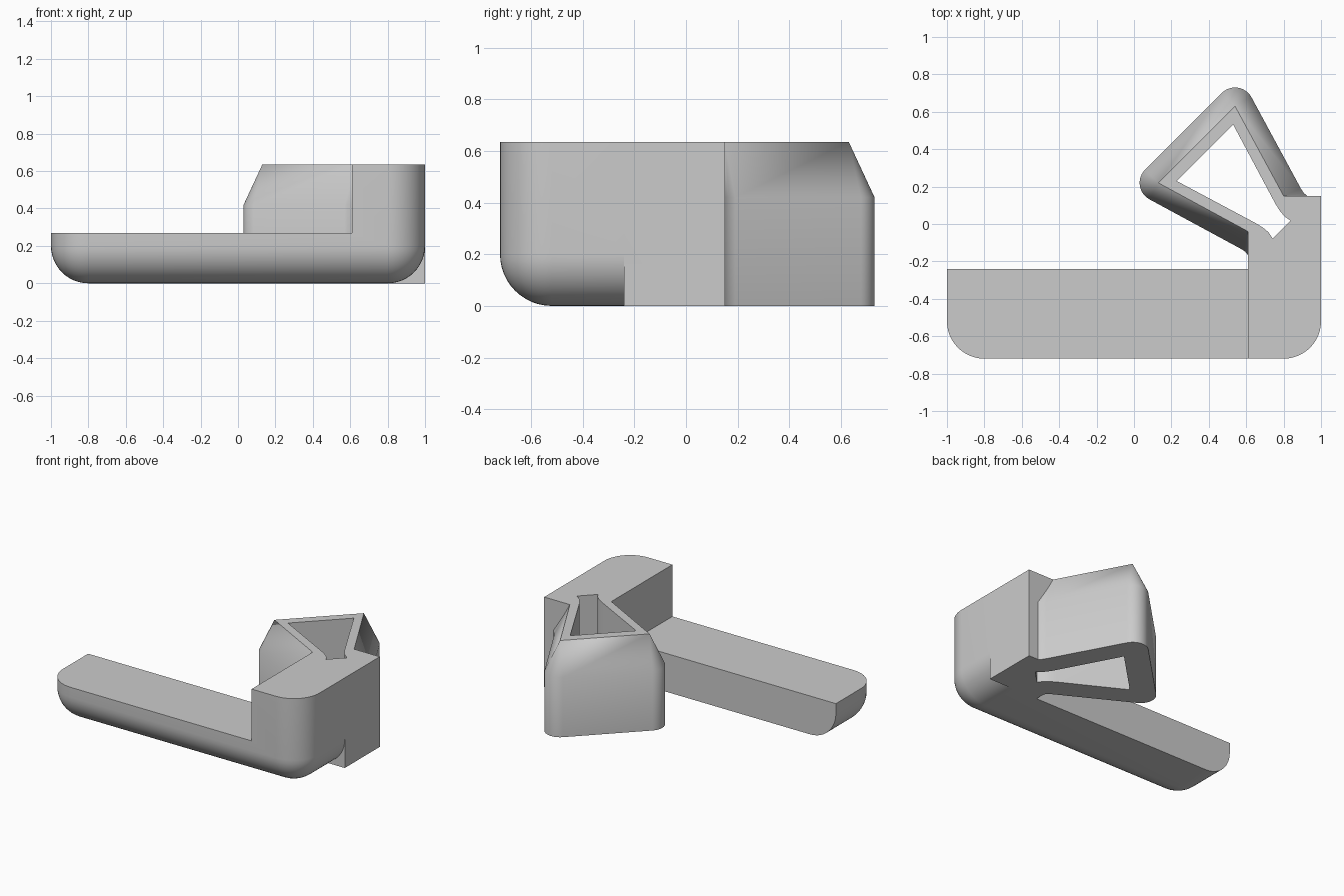
import bpy
import bmesh
import math
from mathutils import Vector

if "Cube" in bpy.data.objects:
    bpy.data.objects.remove(bpy.data.objects["Cube"], do_unlink=True)

TOP, ARM_TOP, SHOULDER = 0.635, 0.27, 0.42
FRONT, ARM_BACK, POST_BACK, POST_LEFT = -0.72, -0.24, 0.15, 0.61
ROUND, CORNER = 0.2, 0.1

grey = bpy.data.materials.new("light grey plastic")
grey.use_nodes = True
grey.diffuse_color = (0.6, 0.6, 0.6, 1)
grey.node_tree.nodes["Principled BSDF"].inputs["Base Color"].default_value = (0.6, 0.6, 0.6, 1)


def finish(bm, name):
    bmesh.ops.recalc_face_normals(bm, faces=bm.faces)
    mesh = bpy.data.meshes.new(name)
    bm.to_mesh(mesh)
    bm.free()
    mesh.materials.append(grey)
    obj = bpy.data.objects.new(name, mesh)
    bpy.context.collection.objects.link(obj)
    return obj


def box_mesh(lo, hi):
    bm = bmesh.new()
    bmesh.ops.create_cube(bm, size=1)
    for v in bm.verts:
        v.co = [l + (c + 0.5) * (h - l) for l, h, c in zip(lo, hi, v.co)]
    return bm


def loft(name, lower, upper, z0, z1, z2):
    """Straight wall from z0 to z1, then a taper to the upper outline at z2."""
    bm = bmesh.new()
    rings = [[bm.verts.new((x, y, z)) for x, y in pts]
             for pts, z in ((lower, z0), (lower, z1), (upper, z2))]
    n = len(lower)
    for a, b in zip(rings, rings[1:]):
        for i in range(n):
            j = (i + 1) % n
            bm.faces.new((a[i], a[j], b[j], b[i]))
    bm.faces.new(rings[0][::-1])
    bm.faces.new(rings[-1])
    bmesh.ops.remove_doubles(bm, verts=bm.verts, dist=0.0001)
    return finish(bm, name)


def combine(target, tool, operation):
    mod = target.modifiers.new(operation, "BOOLEAN")
    mod.operation, mod.object, mod.solver = operation, tool, "EXACT"
    bpy.context.view_layer.objects.active = target
    bpy.ops.object.modifier_apply(modifier=mod.name)
    bpy.data.objects.remove(tool, do_unlink=True)


def mirrored(pts):
    """Reflect across the clip's diagonal symmetry axis, reversing the order."""
    return [(0.76 - y, 0.76 - x) for x, y in reversed(pts)]


# Arm: rounded at both front corners and along the lower front and ends
bm = box_mesh((-1, FRONT, 0), (1, ARM_BACK, TOP))
soft = []
for e in bm.edges:
    a, b = (v.co for v in e.verts)
    mid = (a + b) / 2
    upright = abs(a.z - b.z) > 0.1
    if (upright and mid.y < FRONT + 0.01) or (mid.z < 0.01 and mid.y < ARM_BACK - 0.01):
        soft.append(e)
bmesh.ops.bevel(bm, geom=soft, offset=ROUND, segments=12, profile=0.5, affect="EDGES")
bracket = finish(bm, "bracket")
combine(bracket, finish(box_mesh((-2, -2, ARM_TOP), (POST_LEFT, 2, 2)), "arm_cutter"), "DIFFERENCE")

# Post: square block behind the arm's end
combine(bracket, finish(box_mesh((POST_LEFT, ARM_BACK, 0), (1, POST_BACK, TOP)), "post"), "UNION")

# Clip: triangular loop with rounded corners and a tapered upper rim
apex = Vector((0.54, 0.63))
start, end = math.atan2(0.26, 0.48), math.radians(135)
start = math.atan2(0.48 * 0.54, 0.48)
lower = [(0.93, 0.10), (0.93, 0.148), (0.908, 0.165), (0.892, 0.19)]
upper = [(0.93, 0.10), (0.806, 0.14), (0.806, 0.14), (0.80, 0.15)]
for i in range(13):
    t = start + (end - start) * i / 12
    lower.append(tuple(apex + CORNER * Vector((math.cos(t), math.sin(t)))))
    upper.append(tuple(apex))
clip = loft("clip", lower + mirrored(lower), upper + mirrored(upper), 0, SHOULDER, TOP)
combine(bracket, clip, "UNION")

# Opening: straight through the clip and into the post
half = [(0.838, 0.018), (0.805, 0.04), (0.78, 0.07), (0.755, 0.11), (0.53, 0.532)]
outline = half + mirrored(half)
combine(bracket, loft("opening_cutter", outline, outline, -1, 0.3, 2), "DIFFERENCE")

# Shading: smooth curves with sharp edges
bpy.ops.object.select_all(action="DESELECT")
bracket.select_set(True)
bpy.context.view_layer.objects.active = bracket
bpy.ops.object.shade_smooth_by_angle(angle=math.radians(25))
